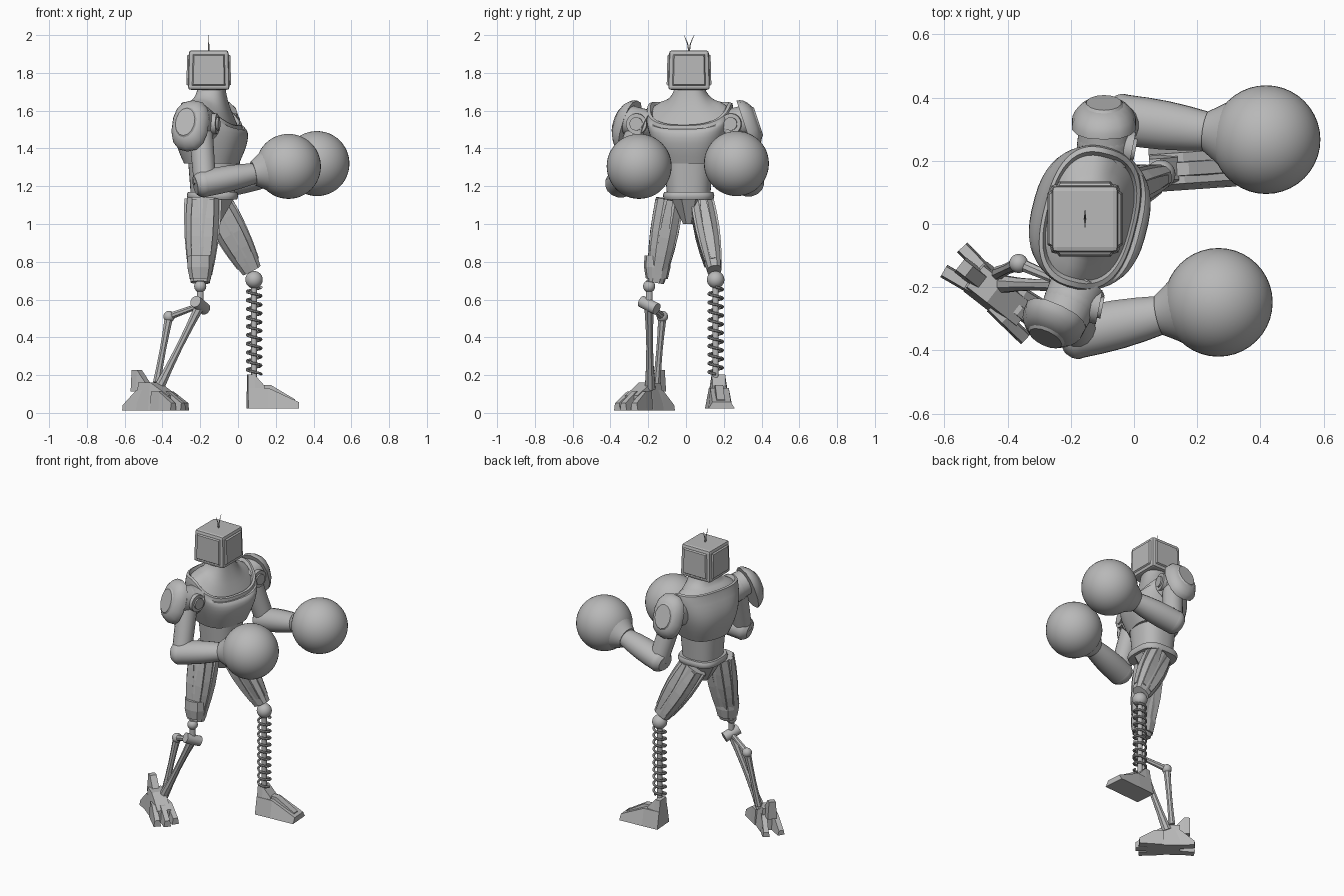
import bpy, bmesh, math
from mathutils import Vector, Matrix

default_cube = bpy.data.objects.get("Cube")
if default_cube:
    bpy.data.objects.remove(default_cube)

GREY = (0.48, 0.48, 0.48, 1)
material = bpy.data.materials.new("plain grey")
material.use_nodes = True
material.diffuse_color = GREY
material.node_tree.nodes["Principled BSDF"].inputs["Base Color"].default_value = GREY


def finish(name, bm, smooth=True):
    bmesh.ops.recalc_face_normals(bm, faces=bm.faces)
    mesh = bpy.data.meshes.new(name)
    bm.to_mesh(mesh)
    bm.free()
    mesh.materials.append(material)
    part = bpy.data.objects.new(name, mesh)
    bpy.context.collection.objects.link(part)
    if smooth:
        bpy.ops.object.select_all(action="DESELECT")
        part.select_set(True)
        bpy.context.view_layer.objects.active = part
        bpy.ops.object.shade_smooth_by_angle(angle=math.radians(40))


def skin(name, rings, smooth=True):
    """Bridge rings of points and cap both ends."""
    bm = bmesh.new()
    loops = [[bm.verts.new(point) for point in ring] for ring in rings]
    for low, high in zip(loops, loops[1:]):
        for i in range(len(low)):
            bm.faces.new((low[i - 1], low[i], high[i], high[i - 1]))
    bm.faces.new(loops[0])
    bm.faces.new(loops[-1])
    finish(name, bm, smooth)


def oval(count, power):
    """Unit superellipse points."""
    for i in range(count):
        angle = math.tau * (i + 0.5) / count
        c, s = math.cos(angle), math.sin(angle)
        yield (math.copysign(abs(c) ** (2 / power), c),
               math.copysign(abs(s) ** (2 / power), s))


def follow(name, points, radii, flat=1, sides=24, power=2, smooth=True):
    """Tube along points with a radius at each; flat scales one axis."""
    rings = []
    last = len(points) - 1
    for k, (point, radius) in enumerate(zip(points, radii)):
        along = (points[min(k + 1, last)] - points[max(k - 1, 0)]).normalized()
        guide = Vector((0, 0, 1)) if abs(along.y) > 0.75 else Vector((0, 1, 0))
        across = along.cross(guide).normalized()
        other = across.cross(along) * flat
        rings.append([point + (across * c + other * s) * radius
                      for c, s in oval(sides, power)])
    skin(name, rings, smooth)


def tube(name, start, end, r_start, r_end, bulge=0, steps=1, **shape):
    """Straight tapered tube, swelling by bulge halfway."""
    start, end = Vector(start), Vector(end)
    ts = [k / steps for k in range(steps + 1)]
    follow(name, [start.lerp(end, t) for t in ts],
           [r_start + (r_end - r_start) * t + bulge * math.sin(math.pi * t) for t in ts], **shape)


def ball(name, centre, radius):
    bm = bmesh.new()
    bmesh.ops.create_uvsphere(bm, u_segments=40, v_segments=24, radius=radius,
                              matrix=Matrix.Translation(centre))
    finish(name, bm)


def wedge(name, heel, yaw, length, width, height, tip):
    """Flat-sided block that slopes from height down to tip along its length."""
    place = Matrix.Translation(heel) @ Matrix.Rotation(math.radians(yaw), 4, "Z")
    rings = []
    for t, top in ((0, height), (0.4, height), (1, tip)):
        w = width / 2
        rings.append([place @ Vector((t * length, y, z)) for y, z in
                      ((-w, 0), (w, 0), (w * 0.7, top), (-w * 0.7, top))])
    skin(name, rings, False)


# Head: tapered bevelled box with a raised panel on each side
HEAD = Vector((-0.155, 0.016, 1.815))
bm = bmesh.new()
bmesh.ops.create_cube(bm, size=0.22)
for v in bm.verts:
    v.co.z *= 0.95
    if v.co.z > 0:
        v.co.xy *= 0.95
bmesh.ops.bevel(bm, geom=bm.edges[:], offset=0.016, segments=2, affect="EDGES", profile=0.6)
bmesh.ops.translate(bm, verts=bm.verts, vec=HEAD)
bm.normal_update()
panels = [f for f in bm.faces if f.calc_area() > 0.02 and abs(f.normal.z) < 0.5]
bmesh.ops.inset_individual(bm, faces=panels, thickness=0.008)
bmesh.ops.inset_individual(bm, faces=panels, thickness=0.008, depth=0.009)
finish("head", bm, False)
for side in (-1, 1):
    curve = [HEAD + Vector((0, side * 0.03 * t * t, 0.09 + t / 10)) for t in (0, 0.5, 0.95)]
    follow("antenna", curve, (0.004, 0.003, 0.001), sides=8)

# Chest: swelling shell, collar rim that droops in front, then the neck
stages = []     # depth, width, height, front droop
for k in range(9):
    t = k / 8
    stages.append((0.14 + 0.04 * math.sin(math.pi * t) + 0.01 * t, 0.15 + 0.08 * math.sin(t * 1.5),
                   1.32 + 0.3 * t, 0.12 * t ** 3))
depth, width, height, droop = stages[-1]
for scale, lift in ((0.98, 0.02), (0.91, 0.025), (0.86, 0.005)):
    stages.append((depth * scale, width * scale, height + lift, droop))
for k in range(1, 7):
    t = k / 6
    ease = (1 - t) ** 1.5
    stages.append((0.07 + 0.055 * ease, 0.077 + 0.11 * ease, 1.645 + 0.085 * t * t, droop * ease))
turn = Matrix.Translation((-0.14, 0.02, 0)) @ Matrix.Rotation(math.radians(-14), 4, "Z")
skin("chest", [[turn @ Vector((c * d, s * w, z - fall * max(0, c))) for c, s in oval(48, 2.6)]
               for d, w, z, fall in stages])

# Waist
WAIST = Vector((-0.135, 0.014, 1.15))
UP = Vector((0, 0, 1))
tube("abdomen", WAIST, WAIST + UP * 0.19, 0.115, 0.13, sides=40, power=2.5)
tube("belt", WAIST - UP * 0.02, WAIST + UP * 0.02, 0.13, 0.13, 0.006, 4, sides=40, power=3)
tube("pelvis", WAIST - UP * 0.15, WAIST - UP * 0.02, 0.04, 0.12, flat=0.8, sides=8, smooth=False)


# Arms: shoulder, pad, upper arm, forearm and round glove
def arm(side, shoulder, elbow, glove, outward, pad_shift):
    shoulder, elbow, glove = Vector(shoulder), Vector(elbow), Vector(glove)
    out = Vector(outward).normalized()
    wrist = elbow.lerp(glove, 0.58)
    ahead = Vector((0.1, -0.02, 0))
    ball(side + "_shoulder", shoulder, 0.085)
    tube(side + "_shoulder_hub", shoulder, shoulder + ahead * 0.9, 0.055, 0.055)
    tube(side + "_shoulder_hub_cap", shoulder, shoulder + ahead, 0.035, 0.035)
    tube(side + "_shoulder_sleeve", shoulder - out * 0.06, shoulder + out * 0.06, 0.09, 0.08)
    pad = shoulder + out * 0.06 - UP * 0.03 + Vector((pad_shift, 0, 0))
    dome = [k / 5 for k in range(5)]
    follow(side + "_shoulder_pad", [pad + out * 0.085 * t for t in dome],
           [0.104 * math.sqrt(1 - t * t) for t in dome], flat=1.36, sides=14, power=2.4)
    tube(side + "_shoulder_pad_plate", pad + out * 0.066, pad + out * 0.076, 0.064, 0.056,
         flat=1.36, sides=14)
    tube(side + "_upper_arm", shoulder, elbow, 0.065, 0.06, sides=16)
    back = elbow.lerp(wrist, -0.2)
    tube(side + "_elbow", back, elbow, 0.05, 0.072, 0.01, 3, flat=1.12, sides=16)
    tube(side + "_forearm", elbow, wrist, 0.072, 0.056, 0.006, 4, flat=1.12, sides=16)
    tube(side + "_glove_cuff", wrist, wrist.lerp(glove, 0.6), 0.065, 0.15, -0.004, 6, sides=32)
    ball(side + "_glove", glove, 0.172)


arm("front", (-0.2, -0.245, 1.53), (-0.175, -0.345, 1.215), (0.267, -0.248, 1.305),
    (-0.4, -0.85, 0.3), -0.025)
arm("back", (-0.095, 0.255, 1.53), (-0.03, 0.33, 1.22), (0.418, 0.267, 1.32), (0, 0.9, 0.3), 0)


# Thighs: faceted shells with raised panels along them
def thigh(side, hip, knee, r_hip, r_knee, flat):
    hip, knee = Vector(hip), Vector(knee)
    tube(side + "_thigh", hip, knee, r_hip, r_knee, 0.016, 5, flat=flat,
         sides=10, power=2.6, smooth=False)
    across = (knee - hip).cross(Vector((0, 1, 0))).normalized()
    for k in range(6):
        angle = math.tau * k / 6
        push = (across * math.cos(angle) + Vector((0, math.sin(angle) * flat, 0))) * 0.95
        tube(side + "_thigh_panel", hip + push * r_hip, knee.lerp(hip, 0.1) + push * r_knee,
             r_hip / 4, r_knee / 3, 0.015, 4, sides=4, smooth=False)


thigh("front", (-0.185, -0.085, 1.13), (-0.2, -0.16, 0.69), 0.088, 0.052, 0.85)
thigh("back", (-0.12, 0.085, 1.11), (0.072, 0.15, 0.755), 0.08, 0.055, 0.72)
tube("front_knee_band", (-0.2, -0.15, 0.83), (-0.2, -0.155, 0.71), 0.07, 0.058, 0.006, 2,
     sides=10, power=2.6, smooth=False)

# Front leg: ball knee, hinge and two thin struts
HINGE = Vector((-0.2, -0.195, 0.57))
JOINT = Vector((-0.365, -0.125, 0.51))
PIN = Vector((0.025, 0.04, -0.02))
ball("front_knee", HINGE + UP / 10, 0.032)
tube("front_knee_stem", HINGE + UP * 0.13, HINGE, 0.018, 0.018)
tube("front_hinge", HINGE - PIN, HINGE + PIN, 0.032, 0.032)
tube("front_shin", HINGE, (-0.42, -0.19, 0.13), 0.028, 0.03, -0.01, 4, sides=8, smooth=False)
tube("rear_strut_link", HINGE, JOINT, 0.014, 0.02, sides=8)
ball("rear_strut_joint", JOINT, 0.03)
tube("rear_strut", JOINT, (-0.43, -0.155, 0.16), 0.024, 0.022, -0.005, 4, sides=8, smooth=False)

# Front foot: narrow blocky body, toes and heel claws
YAW = -38
FOOT = Vector((-0.44, -0.215, 0.012))
AIM = Vector((math.cos(math.radians(YAW)), math.sin(math.radians(YAW)), 0))
SIDE = UP.cross(AIM)
wedge("front_foot_body", FOOT - AIM * 0.08, YAW, 0.2, 0.12, 0.15, 0.08)
for k in (-1, 0, 1):
    wedge("front_toe", FOOT + AIM * (0.04 - 0.02 * abs(k)) + SIDE * 0.042 * k, YAW + 6 * k,
          0.15, 0.045, 0.1, 0.04)
for k in (-1, 1):
    wedge("front_heel_claw", FOOT - AIM * 0.03 + SIDE * 0.028 * k, YAW + 180 - 8 * k,
          0.14, 0.045, 0.11, 0.03)
wedge("front_heel_block", FOOT - AIM * 0.14 + UP * 0.1, YAW, 0.09, 0.06, 0.115, 0.05)

# Back leg: ball knee, coil spring over a rod, and a wedge foot
KNEE = Vector((0.085, 0.157, 0.705))
ball("back_knee", KNEE, 0.046)
tube("spring_rod", KNEE, KNEE - UP * 0.55, 0.016, 0.016)
TURNS, STEPS = 10, 20
coil = []
for k in range(TURNS * STEPS + 1):
    angle = math.tau * k / STEPS
    coil.append(KNEE + Vector((math.cos(angle), math.sin(angle), 0)) * 0.037
                - UP * (0.04 + 0.46 * k / (TURNS * STEPS)))
follow("spring", coil, [0.0075] * len(coil), sides=8)
HEEL = Vector((0.05, 0.17, 0.022))
wedge("back_foot", HEEL, 4, 0.27, 0.14, 0.11, 0.035)
wedge("back_foot_ridge", HEEL + Vector((0.04, 0, 0.01)), 4, 0.21, 0.06, 0.115, 0.04)
wedge("back_ankle", HEEL + UP * 0.08, 4, 0.09, 0.1, 0.1, 0.04)
